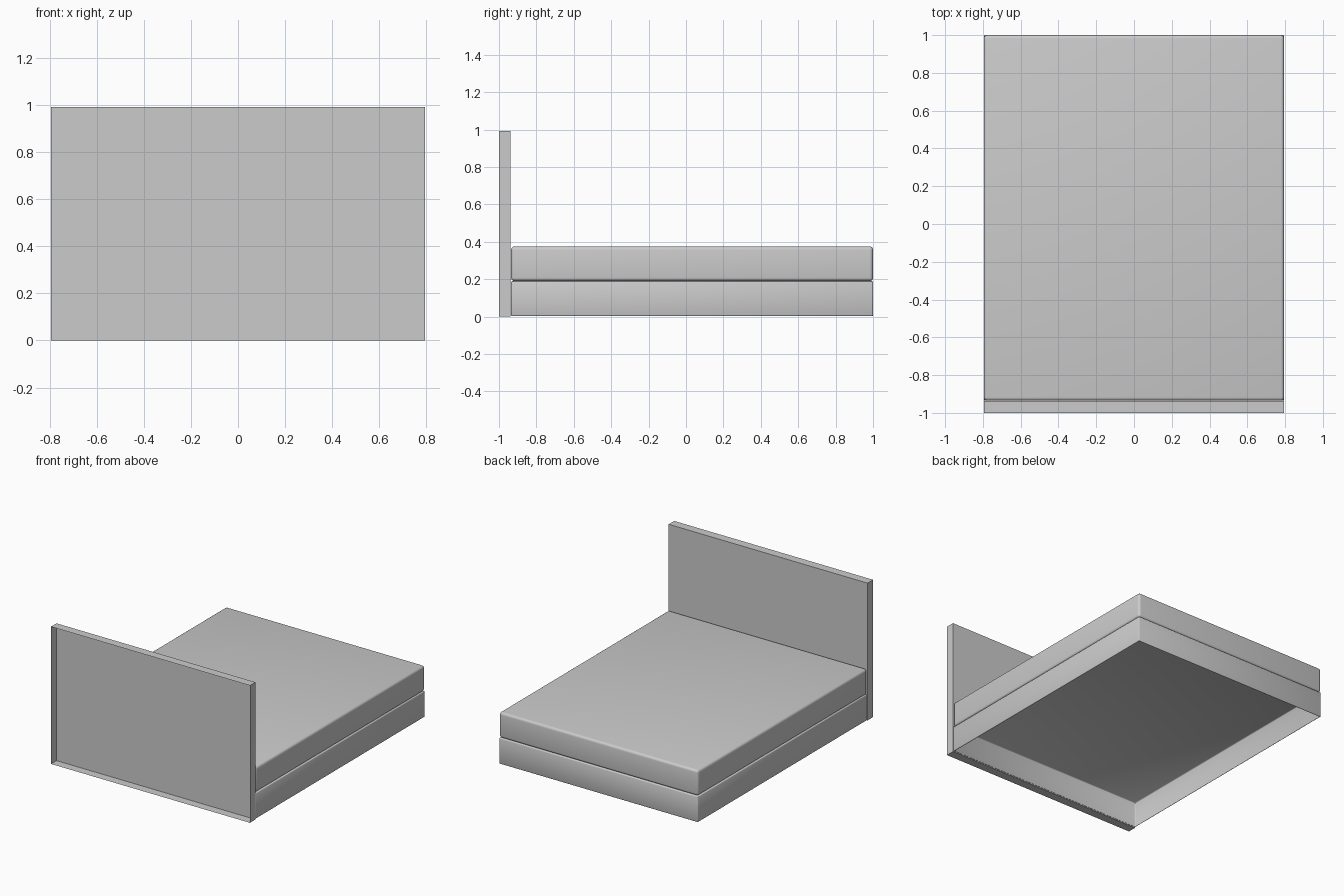
import bpy, bmesh

if "Cube" in bpy.data.objects:
    bpy.data.objects.remove(bpy.data.objects["Cube"])

HALF_W = 0.795


def box(name, y0, y1, z0, z1, open_side=None, bevel=0.0, segments=2):
    """Box spanning the full bed width, optionally rounded and open on one side."""
    bm = bmesh.new()
    bmesh.ops.create_cube(bm, size=1)
    for v in bm.verts:
        v.co.x *= 2 * HALF_W
        v.co.y = (y0 + y1) / 2 + v.co.y * (y1 - y0)
        v.co.z = (z0 + z1) / 2 + v.co.z * (z1 - z0)
    if bevel:
        bmesh.ops.bevel(bm, geom=bm.edges[:], offset=bevel, segments=segments,
                        profile=0.5, affect='EDGES')
    if open_side:
        bm.normal_update()
        axis, sign = open_side
        faces = [f for f in bm.faces if f.normal[axis] * sign > 0.99]
        bmesh.ops.delete(bm, geom=faces, context='FACES')
    mesh = bpy.data.meshes.new(name)
    bm.to_mesh(mesh)
    bm.free()
    obj = bpy.data.objects.new(name, mesh)
    bpy.context.collection.objects.link(obj)
    if bevel:
        bpy.ops.object.select_all(action='DESELECT')
        obj.select_set(True)
        bpy.context.view_layer.objects.active = obj
        bpy.ops.object.shade_smooth_by_angle(angle=0.8)
    return obj


# Headboard: thin shell, open towards the front
box("headboard", -1.0, -0.937, 0.0, 0.992, open_side=(1, -1))

# Bed base: hollow, open underneath, edges barely eased
box("bed_base", -0.935, 1.0, 0.002, 0.189, open_side=(2, -1), bevel=0.006)

# Mattress: soft rounded edges
box("mattress", -0.935, 1.0, 0.19, 0.375, bevel=0.018, segments=4)
